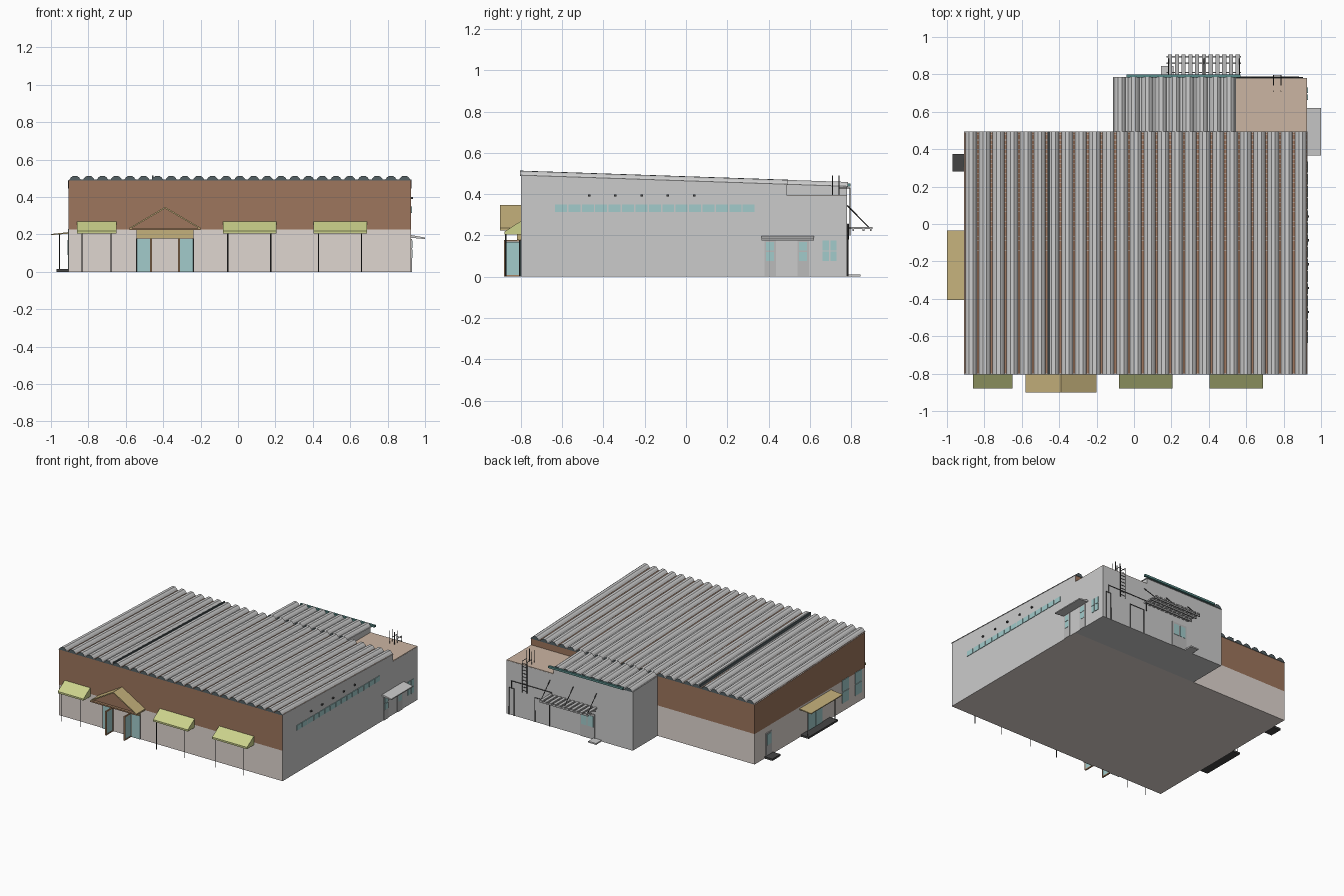
import bpy, bmesh
from mathutils import Vector

if "Cube" in bpy.data.objects:
    bpy.data.objects.remove(bpy.data.objects["Cube"])


def mat(name, r, g, b):
    m = bpy.data.materials.new(name)
    m.diffuse_color = (r, g, b, 1)
    m.use_nodes = True
    m.node_tree.nodes["Principled BSDF"].inputs["Base Color"].default_value = m.diffuse_color
    return m


GREY = mat("grey", .8, .8, .8)
DARKGREY = mat("dark_grey", .5, .5, .5)
BROWN = mat("brown_cladding", .34, .18, .11)
STONE = mat("base_stone", .74, .67, .63)
OLIVE = mat("olive_awning", .60, .64, .26)
TAN = mat("tan_roof", .56, .44, .20)
TIMBER = mat("timber", .38, .22, .12)
GLASS = mat("glass", .36, .60, .60)
FLAT = mat("flat_roof", .60, .46, .36)
DARK = mat("dark", .06, .06, .06)
SLATE = mat("dark_slate", .09, .12, .13)
TEAL = mat("teal_trim", .10, .26, .25)


def prism(name, pts, axis, a, b, m=None, caps=None):
    """Extrude a 2D profile along x (pts are y,z) or y (pts are x,z); caps = material of the end faces."""
    bm = bmesh.new()
    put = (lambda p, t: (t, p[0], p[1])) if axis == 'x' else (lambda p, t: (p[0], t, p[1]))
    ends = [[bm.verts.new(put(p, t)) for p in pts] for t in (a, b)]
    n = len(pts)
    for ring in ends:
        bm.faces.new(ring).material_index = 1 if caps else 0
    for i in range(n):
        j = (i + 1) % n
        bm.faces.new((ends[0][i], ends[0][j], ends[1][j], ends[1][i]))
    bmesh.ops.recalc_face_normals(bm, faces=bm.faces)
    me = bpy.data.meshes.new(name)
    bm.to_mesh(me)
    bm.free()
    for k in (m, caps):
        if k:
            me.materials.append(k)
    ob = bpy.data.objects.new(name, me)
    bpy.context.collection.objects.link(ob)
    return ob


def box(name, x0, x1, y0, y1, z0, z1, m=None):
    return prism(name, [(y0, z0), (y1, z0), (y1, z1), (y0, z1)], 'x', x0, x1, m)


def rod(name, points, r=.003, m=DARK):
    c = bpy.data.curves.new(name, 'CURVE')
    c.dimensions, c.bevel_depth, c.bevel_resolution = '3D', r, 0
    c.use_fill_caps = True
    s = c.splines.new('POLY')
    s.points.add(len(points) - 1)
    for p, q in zip(s.points, points):
        p.co = (*q, 1)
    c.materials.append(m)
    ob = bpy.data.objects.new(name, c)
    bpy.context.collection.objects.link(ob)


def roof_z(y):
    return .492 - .034 * (y + .8)


def right_grey(ob):
    # the +x wall is plain grey
    ob.data.materials.append(GREY)
    for p in ob.data.polygons:
        if p.normal.x > .9:
            p.material_index = 1


# Main hall: stone base and brown sloping upper part
right_grey(box("hall_base", -.905, .925, -.8, .49, 0, .225, STONE))
right_grey(prism("hall_upper", [(-.8, .225), (.49, .225), (.49, roof_z(.49)), (-.8, roof_z(-.8))],
                 'x', -.905, .925, BROWN))
# Rear extension, tall part and lower flat-roofed part
prism("rear_block", [(.49, 0), (.78, 0), (.78, roof_z(.78)), (.49, roof_z(.49))], 'x', -.11, .54)
box("rear_low_block", .54, .925, .49, .78, 0, .393)
box("rear_low_roof", .541, .924, .491, .779, .393, .397, FLAT)


# Corrugated sloping roofs
def corrugated(name, x0, x1, n, y0, y1):
    w = (x1 - x0) / n
    pts = [(x0, -.004)]
    for i in range(n):
        for f, h in ((.08, 0), (.2, .012), (.36, .021), (.64, .021), (.8, .012), (.92, 0)):
            pts.append((x0 + (i + f) * w, h))
    pts += [(x1, 0), (x1, -.004)]
    ob = prism(name, pts, 'y', y0, y1, GREY, SLATE)
    for v in ob.data.vertices:
        v.co.z += roof_z(v.co.y)


corrugated("hall_roof", -.908, .928, 25, -.804, .494)
corrugated("rear_roof", -.112, .545, 9, .494, .785)
prism("roof_seam", [(-.804, roof_z(-.804)), (.494, roof_z(.494)),
                    (.494, roof_z(.494) + .022), (-.804, roof_z(-.804) + .022)], 'x', -.459, -.451, SLATE)
box("rear_gutter", -.04, .57, .782, .798, .437, .452, TEAL)

# Front awnings on thin posts
for x0, x1 in ((-.86, -.65), (-.08, .205), (.405, .69)):
    prism("front_awning", [(-.8, .27), (-.88, .218), (-.88, .205), (-.8, .205)], 'x', x0, x1, OLIVE)
    for x in (x0 + .025, x1 - .03):
        rod("awning_post", [(x, -.874, 0), (x, -.874, .206)])

# Entrance gable porch
cx = -.39
for s in (-1, 1):
    prism("porch_roof", [(cx, .347), (cx + s * .19, .235), (cx + s * .19, .227), (cx, .338)],
          'y', -.902, -.8, TAN)
    box("sidelight", *sorted((cx + s * .08, cx + s * .152)), -.806, -.8, 0, .175, GLASS)
    x = cx + s * .075
    box("open_door_glass", x - .002, x + .002, -.878, -.802, .008, .168, GLASS)
    for y in (-.88, -.803):
        box("door_stile", x - .006, x + .006, y - .003, y + .003, 0, .178, TIMBER)
    for z in (0, .17):
        box("door_rail", x - .005, x + .005, -.88, -.8, z, z + .008, TIMBER)
    rod("sidelight_frame", [(cx + s * .153, -.806, 0), (cx + s * .153, -.806, .178)])
prism("porch_gable", [(cx - .18, .235), (cx + .18, .235), (cx, .338)], 'y', -.885, -.8, BROWN)
box("porch_slab", cx - .19, cx + .19, -.902, -.8, .224, .234, TIMBER)
box("porch_beam", cx - .153, cx + .153, -.82, -.8, .178, .224, TAN)

# Right wall: strip of panes and small lamps
for i in range(15):
    y = -.635 + i * .065
    box("strip_window", .925, .929, y, y + .058, .313, .35, GLASS)
for i in range(5):
    y = -.47 + i * .1275
    box("wall_lamp", .925, .935, y - .006, y + .006, .389, .399, DARK)

# Right wall: canopy, doors and windows
prism("side_canopy", [(.922, .197), (1.0, .183), (1.0, .175), (.922, .182)], 'y', .365, .62)
for y in (.38, .54):
    box("side_door", .925, .930, y, y + .055, 0, .176, DARKGREY)
    for z0, z1 in ((.075, .12), (.126, .168)):
        box("side_door_pane", .93, .932, y + .008, y + .047, z0, z1, GLASS)
for y in (.662, .700):
    box("side_window", .925, .929, y, y + .03, .075, .122, GLASS)
    box("side_window", .925, .929, y, y + .03, .127, .175, GLASS)

# Left wall: canopy, steps, doors and windows
prism("left_canopy", [(-.905, .212), (-1.0, .202), (-1.0, .196), (-.905, .204)], 'y', -.405, -.035, TAN)
box("left_step", -.97, -.905, -.39, -.05, 0, .014, DARK)
box("left_small_step", -.97, -.905, .28, .375, 0, .014, DARK)
for y in (-.38, -.06):
    rod("canopy_post", [(-.955, y, 0), (-.955, y, .203)])
for y in (-.3, -.215):
    box("left_door", -.91, -.905, y, y + .08, .014, .18, GLASS)
box("left_small_door", -.91, -.905, .295, .36, .014, .18, DARKGREY)
box("left_small_pane", -.912, -.91, .305, .35, .09, .17, GLASS)
for y in (-.61, -.76):
    for z in (.06, .148):
        box("left_window", -.909, -.905, y, y + .075, z, z + .082, GLASS)

# Rear pergola canopy with tie rods
for i in range(11):
    x = .182 + i * .0362
    box("pergola_slat", x, x + .022, .78, .905, .232, .242, DARKGREY)
for y in (.81, .86, .895):
    box("pergola_beam", .175, .572, y - .004, y + .004, .222, .232, DARKGREY)
for x in (.185, .375, .565):
    rod("pergola_tie", [(x, .782, .345), (x, .885, .24)])

# Rear doors, step, frames and conduit
box("rear_step", .145, .21, .78, .845, 0, .01, GREY)
box("rear_door", .2, .32, .78, .785, 0, .185, DARKGREY)
for x in (.21, .265):
    box("rear_door_pane", x, x + .045, .785, .787, .09, .17, GLASS)
for x0, x1, h in ((.57, .69, .18), (.86, .9, .2)):
    rod("rear_door_frame", [(x0, .783, 0), (x0, .783, h), (x1, .783, h), (x1, .783, 0)], .004)
rod("rear_conduit", [(.88, .785, .2), (.88, .785, .255), (.55, .785, .255), (.55, .785, .18)], .004)

# Roof ladder over the rear wall
for x in (.745, .785):
    rod("ladder_rail", [(x, .795, .2), (x, .795, .43), (x, .742, .43)])
    for y in (.71, .742):
        rod("ladder_handhold", [(x, y, .395), (x, y, .49)])
for i in range(9):
    z = .215 + i * .025
    rod("ladder_rung", [(.745, .795, z), (.785, .795, z)], .002)
